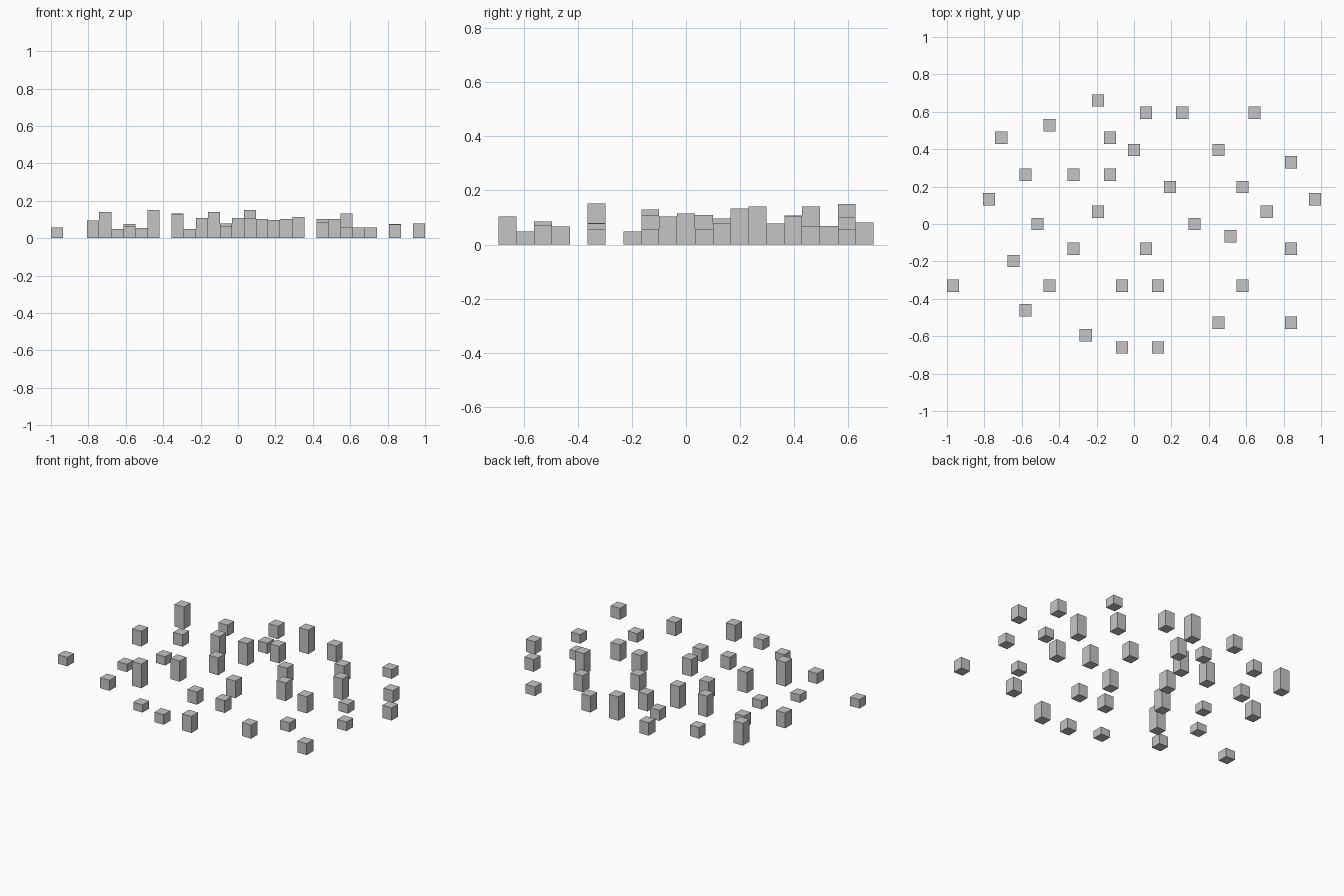
import bpy
import bmesh
from mathutils import Matrix, Vector

if "Cube" in bpy.data.objects:
    bpy.data.objects.remove(bpy.data.objects["Cube"])

# Grid cell size; every block fills one cell
CELL_X, CELL_Y = 2 / 31, 0.066

# row -> (column, height) of each block
ROWS = {
    10: [(-3, 0.081)],
    9: [(1, 0.15), (4, 0.102), (10, 0.057)],
    8: [(-7, 0.069)],
    7: [(-11, 0.14), (-2, 0.067)],
    6: [(0, 0.107), (7, 0.103)],
    5: [(13, 0.077)],
    4: [(-9, 0.075), (-5, 0.132), (-2, 0.14)],
    3: [(3, 0.097), (9, 0.133)],
    2: [(-12, 0.096), (15, 0.079)],
    1: [(-3, 0.109), (11, 0.057)],
    0: [(-8, 0.055), (5, 0.114)],
    -1: [(8, 0.104)],
    -2: [(-5, 0.13), (1, 0.107), (13, 0.057)],
    -3: [(-10, 0.049)],
    -5: [(-15, 0.056), (-7, 0.152), (-1, 0.08), (2, 0.077), (9, 0.057)],
    -7: [(-9, 0.066)],
    -8: [(7, 0.085), (13, 0.072)],
    -9: [(-4, 0.048)],
    -10: [(-1, 0.063), (2, 0.104)],
}

grey = bpy.data.materials.new("light grey")
grey.diffuse_color = (0.56, 0.56, 0.56, 1)
grey.use_nodes = True
grey.node_tree.nodes["Principled BSDF"].inputs["Base Color"].default_value = grey.diffuse_color


def add_block(col, row, height):
    """One upright box standing on the ground in its grid cell."""
    bm = bmesh.new()
    place = Matrix.Translation((0, 0, height / 2)) @ Matrix.Diagonal(
        Vector((CELL_X, CELL_Y, height, 1)))
    bmesh.ops.create_cube(bm, size=1, matrix=place)
    mesh = bpy.data.meshes.new("block")
    bm.to_mesh(mesh)
    bm.free()
    mesh.materials.append(grey)
    block = bpy.data.objects.new("block", mesh)
    block.location = (col * CELL_X, row * CELL_Y, 0)
    bpy.context.collection.objects.link(block)


# Scattered blocks
for row, blocks in ROWS.items():
    for col, height in blocks:
        add_block(col, row, height)
